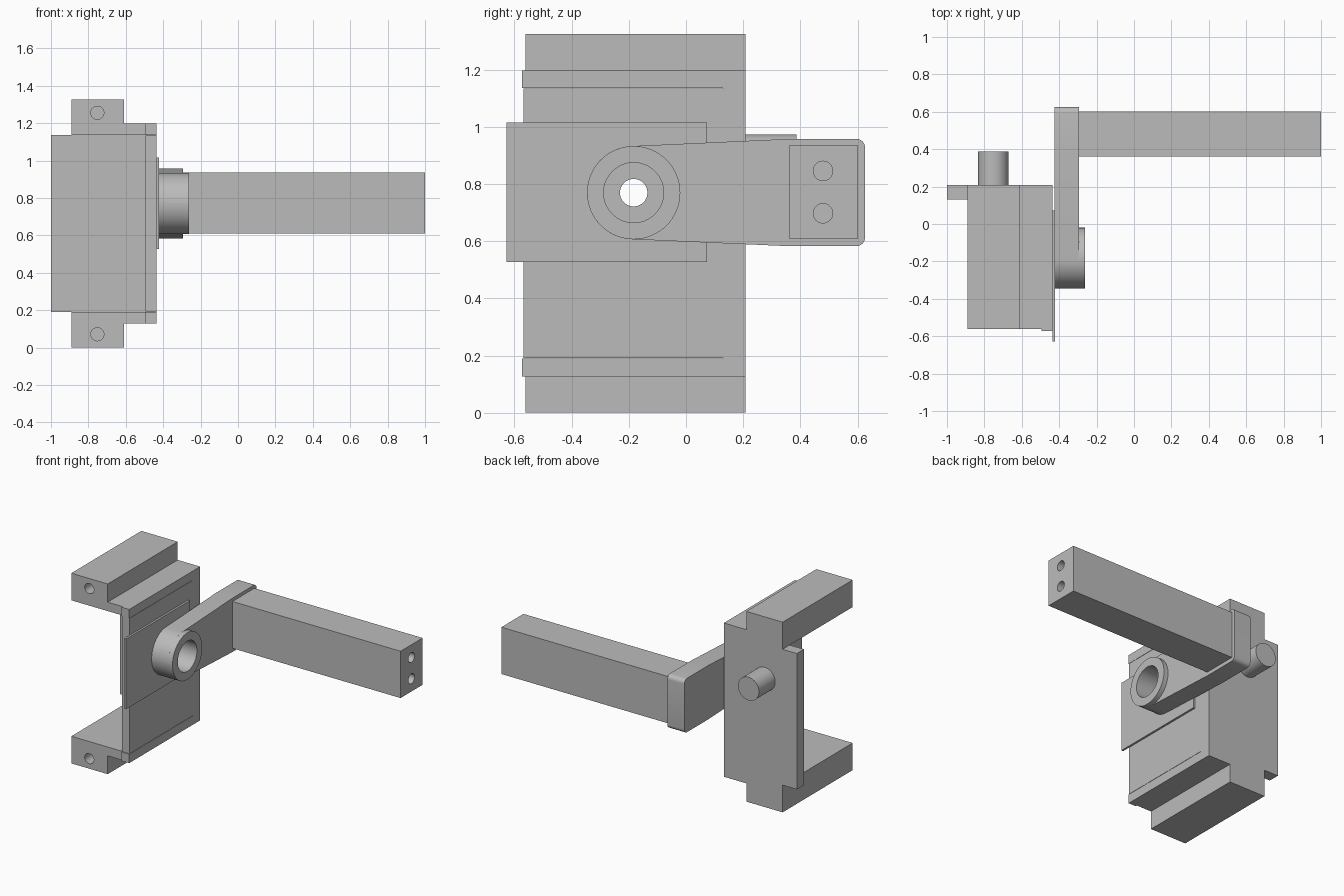
import bpy, bmesh
from math import pi, sin, cos, radians
from mathutils import Matrix, Vector

if "Cube" in bpy.data.objects:
    bpy.data.objects.remove(bpy.data.objects["Cube"])

grey = bpy.data.materials.new("plain grey")
grey.use_nodes = True
colour = (0.5, 0.5, 0.5, 1)
grey.diffuse_color = colour
grey.node_tree.nodes["Principled BSDF"].inputs["Base Color"].default_value = colour


def finish(name, bm):
    bmesh.ops.recalc_face_normals(bm, faces=bm.faces)
    mesh = bpy.data.meshes.new(name)
    bm.to_mesh(mesh)
    bm.free()
    mesh.materials.append(grey)
    obj = bpy.data.objects.new(name, mesh)
    bpy.context.collection.objects.link(obj)
    return obj


def box(name, x, y, z):
    bm = bmesh.new()
    bmesh.ops.create_cube(bm, size=1)
    for v in bm.verts:
        v.co = [lo + (c + 0.5) * (hi - lo) for c, (lo, hi) in zip(v.co, (x, y, z))]
    return finish(name, bm)


def cylinder(name, axis, start, length, radius):
    """Cylinder running from start along +x or +y."""
    bm = bmesh.new()
    turn = Matrix.Rotation(pi / 2, 4, "Y") if axis == "X" else Matrix.Rotation(-pi / 2, 4, "X")
    place = Matrix.Translation(start) @ turn @ Matrix.Translation((0, 0, length / 2))
    bmesh.ops.create_cone(bm, cap_ends=True, segments=64, radius1=radius,
                          radius2=radius, depth=length, matrix=place)
    return finish(name, bm)


def boolean(obj, other, operation="DIFFERENCE"):
    mod = obj.modifiers.new("cut", "BOOLEAN")
    mod.operation, mod.solver, mod.object = operation, "EXACT", other
    bpy.context.view_layer.objects.active = obj
    bpy.ops.object.modifier_apply(modifier=mod.name)
    bpy.data.objects.remove(other)


def smooth(obj):
    bpy.ops.object.select_all(action="DESELECT")
    obj.select_set(True)
    bpy.context.view_layer.objects.active = obj
    bpy.ops.object.shade_smooth_by_angle(angle=radians(30))


MID = 0.663                      # mid height of the bracket
HUB_Y, HUB_Z, HUB_R = -0.183, 0.77, 0.163
FACE = (-0.495, -0.437)          # thickness of the side panel

# Bracket: back wall, side panel and mirrored rails
box("back_wall", (-1, -0.437), (0.13, 0.208), (0.19, 1.136))
panel = box("side_panel", FACE, (-0.569, 0.13), (0.192, 1.134))
for side, label in ((1, "upper"), (-1, "lower")):
    def span(a, b):
        return sorted((MID + side * a, MID + side * b))
    rail = box(label + "_rail", (-0.89, -0.61), (-0.562, 0.208), span(0.473, 0.662))
    boolean(rail, cylinder("hole", "Y", (-0.752, -0.6, MID + side * 0.592), 0.3, 0.035))
    smooth(rail)
    box(label + "_rail_step", (-0.61, FACE[0]), (-0.562, 0.208), span(0.473, 0.535))
    box(label + "_panel_strip", FACE, (-0.573, 0.208), span(0.473, 0.535))

# Sliding plate
slider = box("sliding_plate", (-0.437, -0.423), (-0.628, 0.073), (0.528, 1.016))

# Peg on the back wall
smooth(cylinder("back_peg", "Y", (-0.752, 0.2, 0.893), 0.187, 0.081))

# Arm: tapered profile from the hub to a rounded end
outline = [(HUB_Y + HUB_R * cos(a), HUB_Z + HUB_R * sin(a))
           for a in (radians(92 + 176 * i / 32) for i in range(33))]
outline.append((0.36, 0.583))
for cz, start in ((0.613, -90), (0.928, 0)):
    for i in range(7):
        a = radians(start + 15 * i)
        outline.append((0.596 + 0.03 * cos(a), cz + 0.03 * sin(a)))
outline.append((0.36, 0.958))
bm = bmesh.new()
face = bm.faces.new([bm.verts.new((-0.425, y, z)) for y, z in outline])
new = bmesh.ops.extrude_face_region(bm, geom=[face])["geom"]
bmesh.ops.translate(bm, vec=Vector((0.13, 0, 0)),
                    verts=[g for g in new if isinstance(g, bmesh.types.BMVert)])
arm = finish("arm", bm)
boolean(arm, cylinder("hub", "X", (-0.42, HUB_Y, HUB_Z), 0.158, HUB_R), "UNION")
boolean(arm, cylinder("bore", "X", (-0.5, HUB_Y, HUB_Z), 0.4, 0.105))
smooth(arm)

# Pin hole running through the sliding plate and the panel
for part in (slider, panel):
    boolean(part, cylinder("pin_hole", "X", (-0.7, HUB_Y, HUB_Z), 0.6, 0.048))
    smooth(part)

# Square bar with two holes in its free end
bar = box("bar", (-0.3, 1), (0.36, 0.602), (0.609, 0.935))
for z in (0.698, 0.846):
    boolean(bar, cylinder("bar_hole", "X", (0.75, 0.479, z), 0.4, 0.034))
smooth(bar)
